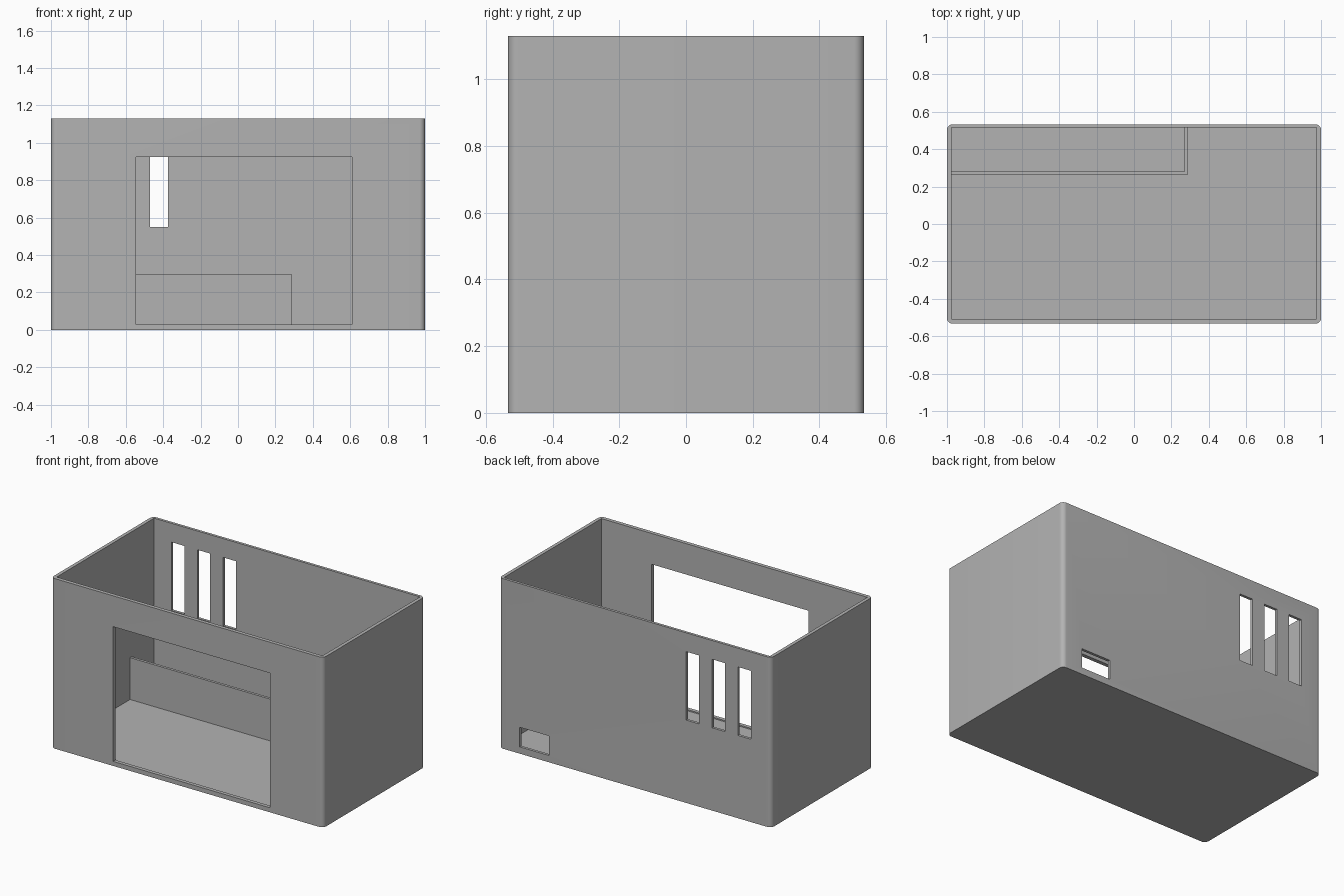
import bpy
from mathutils import Vector
from math import radians

if "Cube" in bpy.data.objects:
    bpy.data.objects.remove(bpy.data.objects["Cube"], do_unlink=True)

# Single grey plastic
grey = bpy.data.materials.new("grey plastic")
grey.use_nodes = True
colour = (0.45, 0.45, 0.45, 1)
grey.diffuse_color = colour
grey.node_tree.nodes["Principled BSDF"].inputs["Base Color"].default_value = colour


def box(name, low, high):
    """Box between two opposite corners."""
    low, high = Vector(low), Vector(high)
    bpy.ops.mesh.primitive_cube_add(size=1, location=(low + high) / 2)
    obj = bpy.context.object
    obj.name = name
    obj.scale = high - low
    bpy.ops.object.transform_apply(location=True, rotation=False, scale=True)
    obj.data.materials.append(grey)
    return obj


def apply(obj, mod):
    bpy.context.view_layer.objects.active = obj
    bpy.ops.object.modifier_apply(modifier=mod.name)


def boolean(obj, other, operation):
    """Combine with another solid, then discard that solid."""
    mod = obj.modifiers.new("boolean", "BOOLEAN")
    mod.operation = operation
    mod.solver = "EXACT"
    mod.object = other
    apply(obj, mod)
    bpy.data.objects.remove(other, do_unlink=True)


HEIGHT, DEPTH, FLOOR = 1.13, 0.533, 0.022
BACK = 0.515

# Outer body with rounded upright edges
case = box("open_case", (-1, -DEPTH, 0), (1, DEPTH, HEIGHT))
weights = case.data.attributes.new("bevel_weight_edge", "FLOAT", "EDGE")
for edge in case.data.edges:
    a, b = (case.data.vertices[i].co for i in edge.vertices)
    weights.data[edge.index].value = float(abs(a.z - b.z) > 0.5)
bevel = case.modifiers.new("corners", "BEVEL")
bevel.limit_method = "WEIGHT"
bevel.width = 0.03
bevel.segments = 8
apply(case, bevel)

# Hollow interior
boolean(case, box("interior", (-0.977, -0.508, FLOOR), (0.977, BACK, 1.3)), "DIFFERENCE")

# Large front window
boolean(case, box("window", (-0.545, -0.6, 0.03), (0.61, -0.4, 0.925)), "DIFFERENCE")

# Three tall vents in the back
for i in range(3):
    x = -0.375 - 0.19 * i
    boolean(case, box("vent", (x - 0.095, 0.45, 0.55), (x, 0.6, 1.005)), "DIFFERENCE")

# Small cable port in the back
boolean(case, box("port", (0.635, 0.45, 0.045), (0.85, 0.6, 0.175)), "DIFFERENCE")

# Low L-shaped divider enclosing the back corner
divider = box("corner_divider", (-0.985, 0.262, 0.01), (0.285, 0.525, 0.30))
boolean(divider, box("pocket", (-1.1, 0.28, -0.1), (0.27, 0.6, 0.4)), "DIFFERENCE")
boolean(case, divider, "UNION")

bpy.ops.object.select_all(action="DESELECT")
case.select_set(True)
bpy.context.view_layer.objects.active = case
bpy.ops.object.shade_smooth_by_angle(angle=radians(30))
